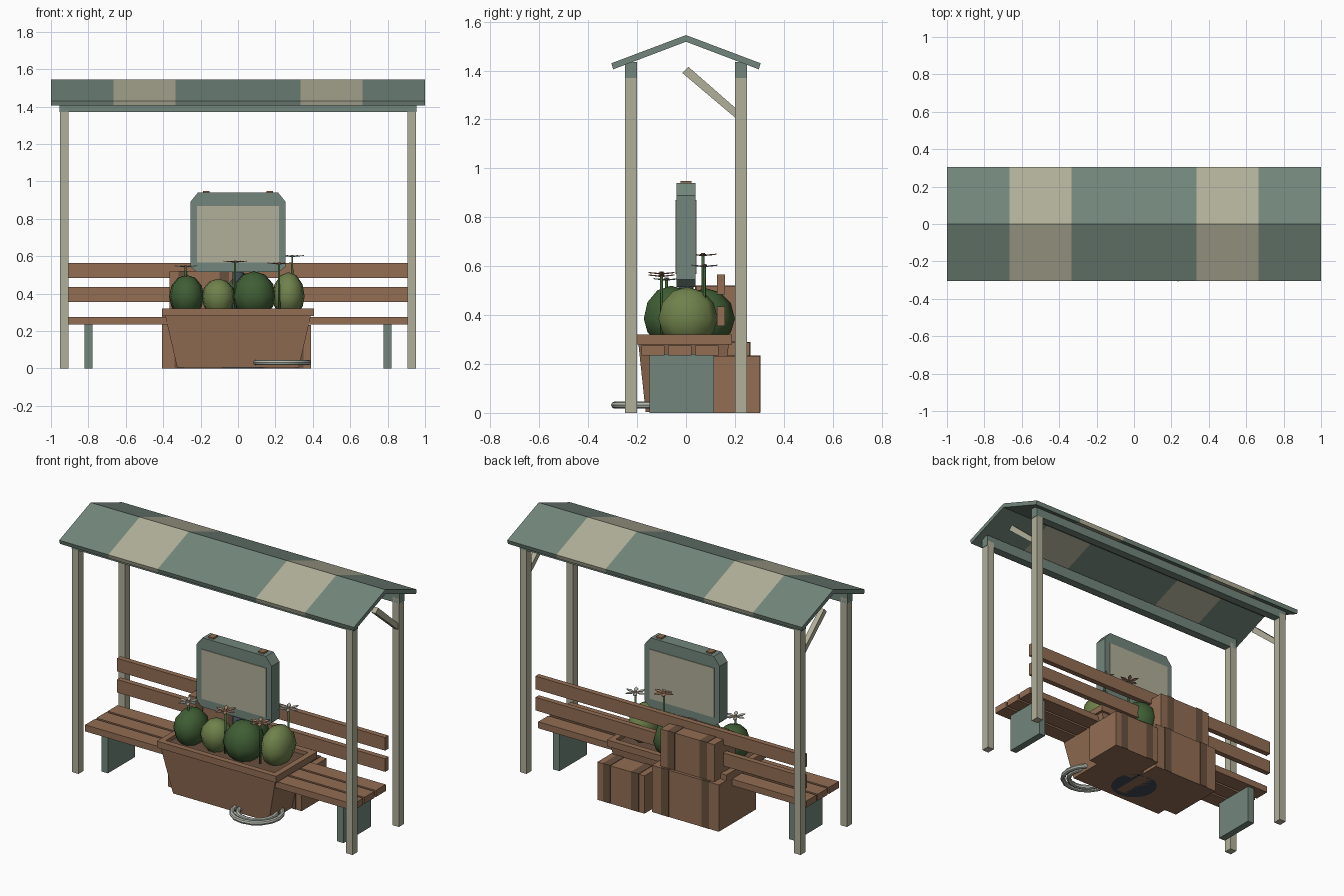
import bpy, bmesh, math
from mathutils import Vector

old = bpy.data.objects.get("Cube")
if old:
    bpy.data.objects.remove(old, do_unlink=True)


def material(name, r, g, b):
    m = bpy.data.materials.new(name)
    m.use_nodes = True
    m.diffuse_color = (r, g, b, 1)
    bsdf = m.node_tree.nodes["Principled BSDF"]
    bsdf.inputs["Base Color"].default_value = (r, g, b, 1)
    bsdf.inputs["Roughness"].default_value = 0.8
    return m


TEAL = material("sage teal", 0.17, 0.24, 0.2)
CREAM = material("cream", 0.44, 0.43, 0.32)
WOOD = material("brown wood", 0.29, 0.155, 0.088)
BAND = material("dark brown", 0.14, 0.08, 0.048)
LEAF = material("dark green", 0.05, 0.11, 0.035)
OLIVE = material("olive green", 0.16, 0.22, 0.07)
SLATE = material("dark slate", 0.05, 0.065, 0.085)
PALE = material("pale grey", 0.45, 0.48, 0.42)
PETAL = material("soft orange", 0.5, 0.25, 0.15)


def make(name, bm, mat, smooth=False):
    bmesh.ops.recalc_face_normals(bm, faces=bm.faces)
    mesh = bpy.data.meshes.new(name)
    for f in bm.faces:
        f.smooth = smooth
    bm.to_mesh(mesh)
    bm.free()
    mesh.materials.append(mat)
    ob = bpy.data.objects.new(name, mesh)
    bpy.context.collection.objects.link(ob)
    return ob


def box(name, x, y, z, mat):
    """Box from (low, high) ranges on each axis."""
    bm = bmesh.new()
    bmesh.ops.create_cube(bm, size=1)
    for v in bm.verts:
        v.co = [(lo + hi) / 2 + c * (hi - lo) for c, (lo, hi) in zip(v.co, (x, y, z))]
    return make(name, bm, mat)


def prism(name, points, offset, mat):
    """Extrude a closed outline along an offset."""
    bm = bmesh.new()
    face = bm.faces.new([bm.verts.new(p) for p in points])
    ext = bmesh.ops.extrude_face_region(bm, geom=[face])["geom"]
    verts = [g for g in ext if isinstance(g, bmesh.types.BMVert)]
    bmesh.ops.translate(bm, verts=verts, vec=offset)
    return make(name, bm, mat)


def cone(name, at, r1, r2, height, sides, mat, smooth=False):
    bm = bmesh.new()
    bmesh.ops.create_cone(bm, cap_ends=True, segments=sides, radius1=r1, radius2=r2, depth=height)
    bmesh.ops.translate(bm, verts=bm.verts, vec=Vector(at) + Vector((0, 0, height / 2)))
    return make(name, bm, mat, smooth)


# Striped gable roof
section = [(-0.305, 1.43), (0, 1.545), (0.305, 1.43), (0.298, 1.405), (0, 1.518), (-0.298, 1.405)]
stops = [-1, -2 / 3, -1 / 3, 1 / 3, 2 / 3, 1]
for i in range(5):
    prism(f"roof_stripe_{i + 1}", [(stops[i], y, z) for y, z in section],
          (stops[i + 1] - stops[i], 0, 0), CREAM if i % 2 else TEAL)

# Posts, beams and corner braces
for sy, depth in ((-1, "front"), (1, "back")):
    y = (sy * 0.225 - 0.025, sy * 0.225 + 0.025)
    box(f"{depth}_beam", (-0.955, 0.955), y, (1.37, 1.435), TEAL)
    for sx, side in ((-1, "right"), (1, "left")):
        box(f"{depth}_{side}_post", (sx * 0.93 - 0.0225, sx * 0.93 + 0.0225), y, (0, 1.4), CREAM)
for sx, side in ((-1, "right"), (1, "left")):
    outline = [(0.21, 1.2), (0.21, 1.24), (0.01, 1.415), (-0.015, 1.39)]
    prism(f"{side}_brace", [(sx * 0.93 - 0.015, y, z) for y, z in outline], (0.03, 0, 0), CREAM)
    box(f"{side}_bench_leg", (sx * 0.8 - 0.022, sx * 0.8 + 0.022), (-0.15, 0.115), (0, 0.24), TEAL)

# Bench slats
for i in range(3):
    y = -0.135 + i * 0.11
    box(f"seat_slat_{i + 1}", (-0.91, 0.91), (y - 0.048, y + 0.048), (0.235, 0.275), WOOD)
for i, z in enumerate((0.355, 0.485)):
    box(f"back_slat_{i + 1}", (-0.91, 0.91), (0.127, 0.16), (z, z + 0.08), WOOD)


# Strapped boxes behind the bench
def strapped_box(name, x, y, z):
    box(name, x, y, z, WOOD)
    for i, t in enumerate((0.2, 0.8)):
        c = x[0] + (x[1] - x[0]) * t
        box(f"{name}_strap_{i + 1}", (c - 0.025, c + 0.025), (y[0] - 0.003, y[1] + 0.003),
            (z[0] + 0.001, z[1] + 0.003), BAND)


strapped_box("large_box", (-0.405, 0.05), (-0.1, 0.26), (0, 0.287))
strapped_box("small_box", (0.07, 0.39), (0.06, 0.302), (0, 0.232))
strapped_box("top_box", (-0.365, 0), (0.04, 0.247), (0.29, 0.518))

# Tapered planter with a rim and soil
bm = bmesh.new()
bmesh.ops.create_cube(bm, size=2)
for v in bm.verts:
    top = v.co.z > 0
    v.co = (v.co.x * (0.39 if top else 0.325), v.co.y * (0.185 if top else 0.155) - 0.01,
            0.285 if top else 0.004)
make("planter_body", bm, WOOD)
for sy, side in ((-1, "front"), (1, "back")):
    y = -0.01 + sy * 0.18
    box(f"planter_rim_{side}", (-0.405, 0.405), (y - 0.018, y + 0.018), (0.28, 0.32), WOOD)
for sx, side in ((-1, "right"), (1, "left")):
    x = sx * 0.387
    box(f"planter_rim_{side}", (x - 0.018, x + 0.018), (-0.172, 0.152), (0.28, 0.32), WOOD)
box("soil", (-0.37, 0.37), (-0.172, 0.152), (0.28, 0.298), BAND)


# Rounded shrubs with pointed tops
def shrub(name, x, y, rx, ry, top, mat):
    bm = bmesh.new()
    bmesh.ops.create_uvsphere(bm, u_segments=9, v_segments=6, radius=1)
    for v in bm.verts:
        height = top - 0.385 if v.co.z > 0 else 0.11
        v.co = (x + v.co.x * rx, y + v.co.y * ry, 0.385 + v.co.z * height)
    make(name, bm, mat, True)


shrub("shrub_right", -0.275, -0.06, 0.095, 0.115, 0.5, LEAF)
shrub("shrub_inner_right", -0.105, -0.06, 0.09, 0.09, 0.48, OLIVE)
shrub("shrub_centre", 0.085, -0.06, 0.12, 0.12, 0.52, LEAF)
shrub("shrub_left", 0.27, 0.005, 0.088, 0.125, 0.515, OLIVE)
shrub("shrub_back", 0.03, 0.08, 0.11, 0.12, 0.51, LEAF)


# Flowers on thin stems
def flower(name, x, y, z, mat):
    cone(f"{name}_stem", (x, y, 0.31), 0.007, 0.006, z - 0.31, 6, LEAF, True)
    cone(f"{name}_heart", (x, y, z - 0.004), 0.012, 0.008, 0.012, 6, PETAL)
    bm = bmesh.new()
    for i in range(6):
        a = i * math.tau / 6
        ring = [(0, 0), (0.04, -0.3), (0.062, 0), (0.04, 0.3)]
        bm.faces.new([bm.verts.new((x + r * math.cos(a + d), y + r * math.sin(a + d),
                                    z + 0.1 * r)) for r, d in ring])
    petals = make(f"{name}_petals", bm, mat)
    petals.modifiers.new("thickness", "SOLIDIFY").thickness = 0.004


flower("flower_right", -0.28, -0.08, 0.545, PALE)
flower("flower_centre", -0.015, -0.1, 0.57, PETAL)
flower("flower_front_left", 0.22, -0.1, 0.56, PETAL)
flower("flower_left", 0.29, 0.075, 0.6, PALE)
flower("flower_back", 0.1, 0.07, 0.645, PETAL)

# Sign board on a pole
cone("sign_base", (0, 0, 0), 0.135, 0.1, 0.03, 16, SLATE)
cone("sign_pole", (0, 0, 0.02), 0.03, 0.03, 0.52, 12, SLATE, True)
half = [(0.22, 0.515), (0.255, 0.545), (0.255, 0.89), (0.215, 0.94)]
outline = half + [(-x, z) for x, z in reversed(half)]
prism("sign_board", [(x, -0.038, z) for x, z in outline], (0, 0.076, 0), TEAL)
for sy, side in ((-1, "front"), (1, "back")):
    box(f"sign_panel_{side}", (-0.22, 0.22), (sy * 0.039 - 0.003, sy * 0.039 + 0.003),
        (0.567, 0.87), CREAM)
for sx, side in ((-1, "right"), (1, "left")):
    box(f"sign_cap_{side}", (sx * 0.17 - 0.018, sx * 0.17 + 0.018), (-0.022, 0.022),
        (0.935, 0.949), WOOD)

# Coiled hose beside the planter
for i, radius in enumerate((0.142, 0.108)):
    bpy.ops.mesh.primitive_torus_add(location=(0.235, -0.15, 0.032), major_radius=radius,
                                     minor_radius=0.0145, major_segments=16, minor_segments=8)
    coil = bpy.context.object
    coil.name = f"hose_coil_{i + 1}"
    coil.data.materials.append(PALE)
    bpy.ops.object.shade_smooth_by_angle()
